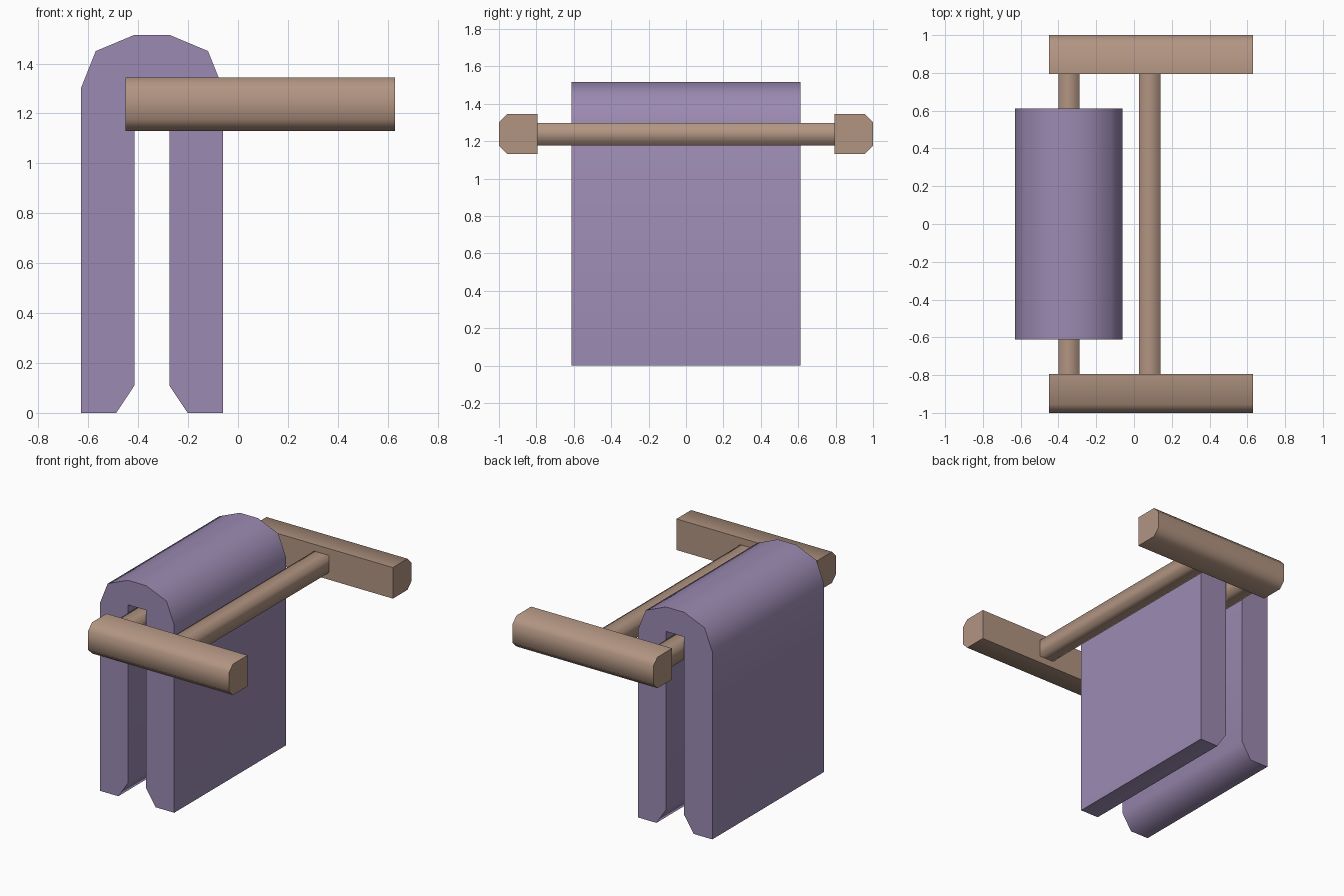
import bpy, bmesh, math
from mathutils import Vector

cube = bpy.data.objects.get("Cube")
if cube:
    bpy.data.objects.remove(cube, do_unlink=True)


def make_material(name, rgb):
    mat = bpy.data.materials.new(name)
    mat.use_nodes = True
    mat.diffuse_color = (*rgb, 1)
    mat.node_tree.nodes["Principled BSDF"].inputs["Base Color"].default_value = (*rgb, 1)
    return mat


def extrude_profile(name, points, offset, mat, smooth_angle):
    """Sweep a closed profile along offset; end caps keep sharp borders."""
    bm = bmesh.new()
    start = bm.faces.new([bm.verts.new(p) for p in points])
    moved = bmesh.ops.extrude_face_region(bm, geom=[start], use_keep_orig=True)["geom"]
    end = [g for g in moved if isinstance(g, bmesh.types.BMFace)]
    bmesh.ops.translate(bm, vec=offset, verts=[g for g in moved if isinstance(g, bmesh.types.BMVert)])
    bmesh.ops.recalc_face_normals(bm, faces=bm.faces)
    for face in bm.faces:
        face.smooth = True
    caps = [start, *end]
    for edge in bm.edges:
        bent = edge.calc_face_angle(0) > math.radians(smooth_angle)
        edge.smooth = not (bent or any(f in caps for f in edge.link_faces))
    mesh = bpy.data.meshes.new(name)
    bm.to_mesh(mesh)
    bm.free()
    mesh.materials.append(mat)
    obj = bpy.data.objects.new(name, mesh)
    bpy.context.collection.objects.link(obj)
    return obj


wood = make_material("tan wood", (0.445, 0.30, 0.223))
cloth = make_material("purple cloth", (0.33, 0.255, 0.445))

# Towel folded over the rail: half of the section, mirrored about its middle
centre = -0.345
half = [(0.07, 1.515), (0.225, 1.45), (0.285, 1.30), (0.285, 0),
        (0.143, 0), (0.07, 0.11), (0.07, 1.345)]
section = half + [(-x, z) for x, z in reversed(half)]
extrude_profile("towel", [(centre + x, -0.612, z) for x, z in section],
                Vector((0, 1.224, 0)), cloth, 60)

# Wall arms at both ends, chamfered on their outer side
arm = [(0.795, 1.13), (0.955, 1.13), (1, 1.175), (1, 1.30), (0.955, 1.345), (0.795, 1.345)]
for side, name in ((-1, "front_arm"), (1, "back_arm")):
    extrude_profile(name, [(-0.45, side * y, z) for y, z in arm],
                    Vector((1.08, 0, 0)), wood, 60)

# Square rails with softly shaded sides, sunk into the arms
for x, name in ((centre, "towel_rail"), (0.083, "free_rail")):
    corners = [(-1, -1), (1, -1), (1, 1), (-1, 1)]
    extrude_profile(name, [(x + 0.056 * a, -0.82, 1.238 + 0.06 * b) for a, b in corners],
                    Vector((0, 1.64, 0)), wood, 100)
